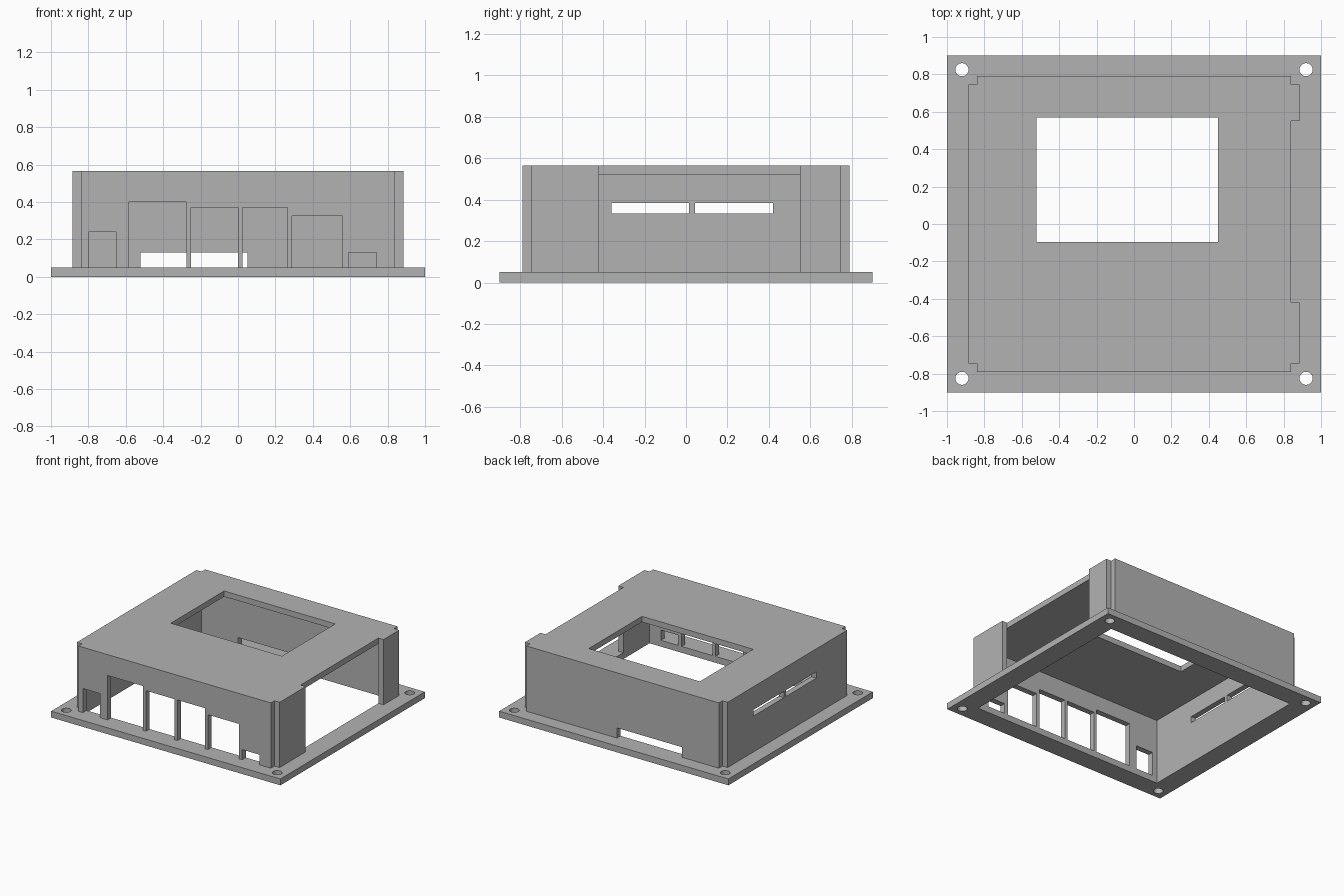
import bpy, bmesh, math
from mathutils import Vector

cube = bpy.data.objects.get("Cube")
if cube:
    bpy.data.objects.remove(cube, do_unlink=True)

# Main dimensions
BASE_X, BASE_Y, BASE_T = 1.0, 0.9, 0.05
IN_X, IN_Y, WALL, TOP = 0.84, 0.745, 0.045, 0.565

grey = bpy.data.materials.new("plain grey")
grey.use_nodes = True
colour = (0.45, 0.45, 0.45, 1)
grey.diffuse_color = colour
grey.node_tree.nodes["Principled BSDF"].inputs["Base Color"].default_value = colour

# Each plane maps outline coordinates (u, v) and depth d into space
PLANES = {
    "flat": lambda u, v, d: Vector((u, v, d)),
    "front": lambda u, v, d: Vector((u, d, v)),
    "side": lambda u, v, d: Vector((d, u, v)),
}


def rect(u0, u1, v0, v1):
    return [(u0, v0), (u1, v0), (u1, v1), (u0, v1)]


def circle(cu, cv, r, n=32):
    return [(cu + r * math.cos(math.tau * i / n), cv + r * math.sin(math.tau * i / n))
            for i in range(n)]


def wall_outline(u0, u1, notches=()):
    """Wall standing on the base, with openings (left, right, top) cut up from its foot."""
    pts = [(u0, BASE_T)]
    for a, b, h in notches:
        pts += [(a, BASE_T), (a, h), (b, h), (b, BASE_T)]
    return pts + [(u1, BASE_T), (u1, TOP), (u0, TOP)]


def panel(name, plane, loops, d0, d1):
    """Fill an outline with holes, then extrude it to a slab."""
    place = PLANES[plane]
    bm = bmesh.new()
    edges = []
    for loop in loops:
        vs = [bm.verts.new(place(u, v, d0)) for u, v in loop]
        edges += [bm.edges.new((vs[i - 1], vs[i])) for i in range(len(vs))]
    bmesh.ops.triangle_fill(bm, use_beauty=True, use_dissolve=False, edges=edges)
    ext = bmesh.ops.extrude_face_region(bm, geom=bm.faces[:], use_keep_orig=True)
    moved = [g for g in ext["geom"] if isinstance(g, bmesh.types.BMVert)]
    bmesh.ops.translate(bm, verts=moved, vec=place(0, 0, d1 - d0))
    bmesh.ops.recalc_face_normals(bm, faces=bm.faces[:])
    mesh = bpy.data.meshes.new(name)
    bm.to_mesh(mesh)
    bm.free()
    mesh.materials.append(grey)
    obj = bpy.data.objects.new(name, mesh)
    bpy.context.collection.objects.link(obj)
    return obj


# Mounting flange with corner screw holes
screw_holes = [circle(sx * 0.92, sy * 0.825, 0.035) for sx in (-1, 1) for sy in (-1, 1)]
panel("base_flange", "flat",
      [rect(-BASE_X, BASE_X, -BASE_Y, BASE_Y), rect(-IN_X, IN_X, -IN_Y, IN_Y)] + screw_holes,
      0, BASE_T)

# Roof with the display window
panel("roof", "flat",
      [rect(-IN_X, IN_X, -IN_Y, IN_Y), rect(-0.52, 0.45, -0.095, 0.57)],
      TOP - WALL, TOP)

# Front wall with a row of port openings
ports = [(-0.80, -0.65, 0.24), (-0.585, -0.275, 0.40), (-0.25, 0.0, 0.37),
         (0.025, 0.265, 0.37), (0.29, 0.56, 0.325), (0.59, 0.74, 0.13)]
panel("front_wall", "front", [wall_outline(-IN_X, IN_X, ports)], -IN_Y - WALL, -IN_Y)

# Back wall with a low opening
panel("back_wall", "front", [wall_outline(-IN_X, IN_X, [(-0.52, 0.05, 0.13)])],
      IN_Y, IN_Y + WALL)

# Right wall with two vent slots
panel("right_wall", "side",
      [wall_outline(-IN_Y, IN_Y), rect(-0.36, 0.015, 0.333, 0.383),
       rect(0.043, 0.42, 0.333, 0.383)],
      -IN_X - WALL, -IN_X)

# Left wall in two pieces either side of the wide opening
for name, y0, y1 in (("left_wall_front", -IN_Y, -0.42), ("left_wall_back", 0.55, IN_Y)):
    panel(name, "side", [wall_outline(y0, y1)], IN_X, IN_X + WALL)
